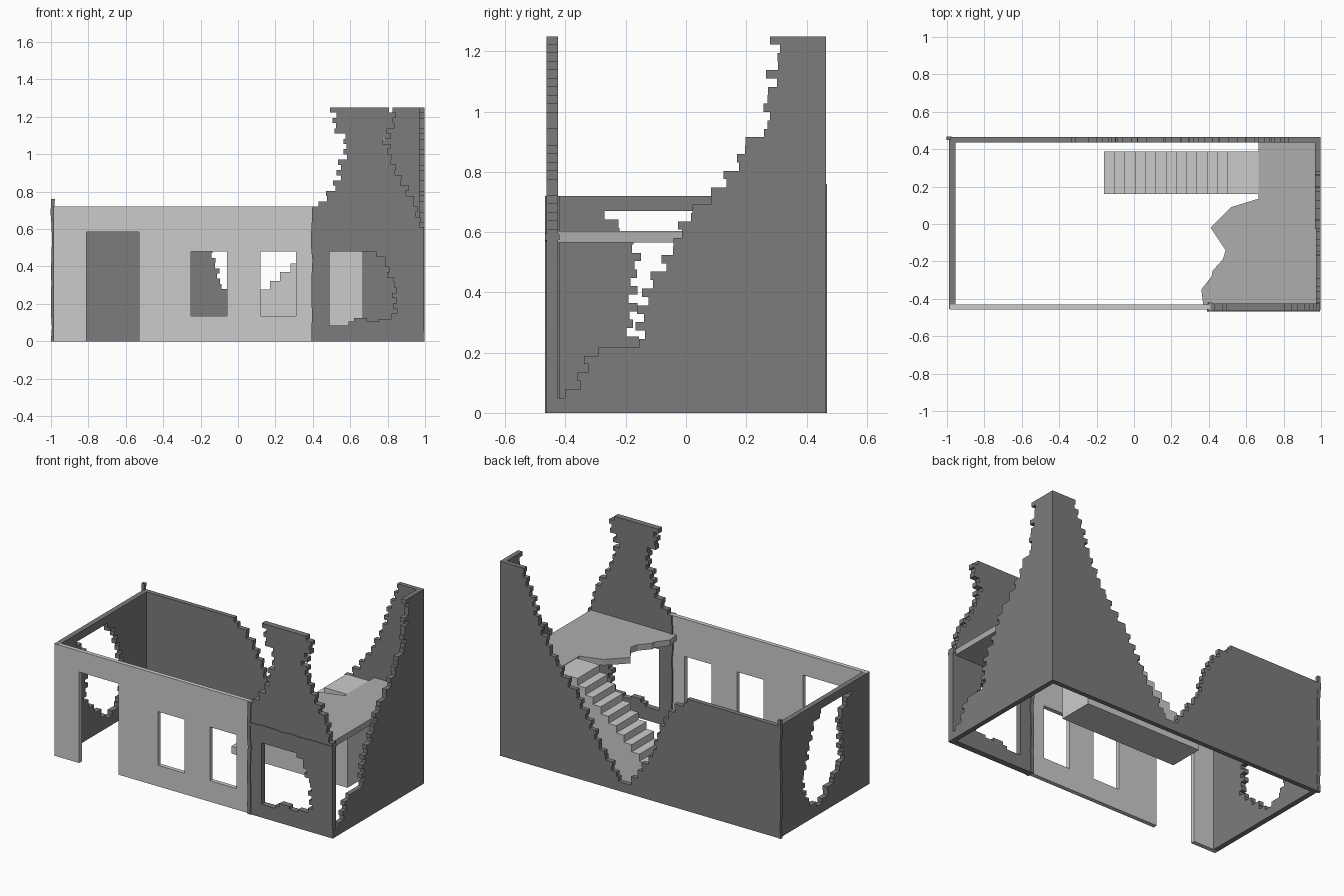
import bpy, bmesh, math, random
from mathutils import Vector

if "Cube" in bpy.data.objects:
    bpy.data.objects.remove(bpy.data.objects["Cube"])

random.seed(4)


def grey(name, v):
    m = bpy.data.materials.new(name)
    m.diffuse_color = (v, v, v, 1)
    m.use_nodes = True
    m.node_tree.nodes["Principled BSDF"].inputs["Base Color"].default_value = m.diffuse_color
    return m


DARK, MID = grey("dark_masonry", 0.2), grey("floor_grey", 0.42)


def panel(name, loops, axis, a, b, mat=None):
    """Extrude a 2D outline (first loop) with holes between a and b along an axis."""
    cu = bpy.data.curves.new(name + "_outline", 'CURVE')
    cu.dimensions = '2D'
    cu.fill_mode = 'BOTH'
    cu.extrude = 0.5
    for pts in loops:
        sp = cu.splines.new('POLY')
        sp.points.add(len(pts) - 1)
        for p, (u, v) in zip(sp.points, pts):
            p.co = (u, v, 0, 1)
        sp.use_cyclic_u = True
    tmp = bpy.data.objects.new(name + "_tmp", cu)
    bpy.context.collection.objects.link(tmp)
    bpy.context.view_layer.update()
    deps = bpy.context.evaluated_depsgraph_get()
    me = bpy.data.meshes.new_from_object(tmp.evaluated_get(deps))
    bpy.data.objects.remove(tmp)
    me.name = name
    for vert in me.vertices:
        u, v, w = vert.co
        d = a + (w + 0.5) * (b - a)
        vert.co = {'x': Vector((d, u, v)), 'y': Vector((u, d, v)), 'z': Vector((u, v, d))}[axis]
    bm = bmesh.new()
    bm.from_mesh(me)
    bmesh.ops.remove_doubles(bm, verts=bm.verts, dist=1e-5)
    bmesh.ops.recalc_face_normals(bm, faces=bm.faces)
    for f in bm.faces:
        f.smooth = False
        f.material_index = 0
    bm.to_mesh(me)
    bm.free()
    me.materials.clear()
    if mat:
        me.materials.append(mat)
    ob = bpy.data.objects.new(name, me)
    bpy.context.collection.objects.link(ob)
    return ob


def ragged(chain, course=0.028, jitter=0.019):
    """Broken brick edge: chain of (u, v), v strictly rising or falling."""
    v0, v1 = chain[0][1], chain[-1][1]
    n = max(1, round(abs(v1 - v0) / course))
    out = []
    for i in range(n):
        lo, hi = v0 + (v1 - v0) * i / n, v0 + (v1 - v0) * (i + 1) / n
        m = (lo + hi) / 2
        for (ua, va), (ub, vb) in zip(chain, chain[1:]):
            if min(va, vb) <= m <= max(va, vb):
                u = ua + (ub - ua) * (m - va) / (vb - va)
                break
        u += jitter * (1 if i % 2 else -1) * random.uniform(0.2, 1)
        out += [(u, lo), (u, hi)]
    return out


def rect(u0, u1, v0, v1):
    return [(u0, v0), (u1, v0), (u1, v1), (u0, v1)]


def wavy(length, c, w, start=0.0, vertical=True):
    """Slightly uneven strip outline for the trims."""
    n = 10
    a, b = [], []
    for i in range(n + 1):
        t = start + length * i / n
        o = c + random.uniform(-0.004, 0.004)
        a.append((o - w / 2, t))
        b.append((o + w / 2, t))
    pts = a + b[::-1]
    return pts if vertical else [(v, u) for u, v in pts]


# front wall, intact part with doorway and two windows
panel("front_wall_intact",
      [[(-.985, 0), (-.81, 0), (-.81, .585), (-.53, .585), (-.53, 0), (.41, 0), (.41, .72), (-.985, .72)],
       rect(-.25, -.06, .135, .48), rect(.12, .31, .135, .48)], 'y', -.457, -.43)

# front wall, ruined gable with broken window
gable_r = ragged([(.98, .61), (.95, .73), (.91, .8), (.87, .87), (.83, .94), (.81, 1.0),
                  (.79, 1.07), (.81, 1.12), (.84, 1.17), (.82, 1.25)])
gable_l = ragged([(.51, 1.25), (.51, 1.2), (.51, 1.14), (.57, 1.09), (.57, 1.0), (.54, .93),
                  (.53, .86), (.48, .78), (.445, .74), (.43, .72)])
broken = ragged([(.74, .48), (.79, .42), (.81, .36), (.84, .3), (.83, .25), (.84, .2), (.84, .12)])
panel("front_wall_ruined",
      [[(.41, 0), (.995, 0), (.995, .61)] + gable_r + gable_l + [(.41, .72)],
       [(.49, .085), (.49, .48)] + broken +
       [(.75, .12), (.75, .105), (.69, .105), (.69, .125), (.62, .125), (.62, .105), (.59, .105), (.59, .085)]],
      'y', -.463, -.425, DARK)

# back wall with deep V break
back_r = ragged([(.84, 1.25), (.79, 1.13), (.72, .93), (.64, .76), (.53, .62), (.43, .51),
                 (.36, .38), (.29, .255), (.14, .06)])
back_l = ragged([(.08, .06), (-.05, .24), (-.1, .32), (-.13, .46), (-.18, .56), (-.27, .66), (-.36, .72)])
panel("back_wall", [[(-.985, 0), (.995, 0), (.995, 1.25)] + back_r + back_l + [(-.985, .72)]],
      'y', .435, .465, DARK)

# right wall, broken towards the front
right_edge = ragged([(.28, 1.25), (.32, 1.19), (.28, 1.12), (.29, 1.08), (.26, 1.03), (.28, .95),
                     (.2, .89), (.16, .82), (.1, .74), (.05, .69), (0, .65), (-.03, .58), (-.07, .5),
                     (-.13, .41), (-.16, .3), (-.14, .225), (-.29, .215), (-.34, .15), (-.39, .05)])
panel("right_wall", [[(-.46, 0), (.465, 0), (.465, 1.25)] + right_edge + [(-.46, .05)]],
      'x', .967, .998, DARK)

# left wall with a ragged hole
hole_a = ragged([(-.27, .67), (-.22, .62), (-.16, .55), (-.17, .45), (-.18, .33), (-.18, .26),
                 (-.11, .19), (-.03, .12), (.03, .06)])
hole_b = ragged([(.08, .06), (.17, .12), (.21, .2), (.22, .3), (.18, .4), (.15, .5), (.1, .6), (.02, .67)])
panel("left_wall", [rect(-.455, .46, 0, .72), hole_a + hole_b], 'x', -.988, -.955, DARK)

# broken upper floor
panel("upper_floor",
      [[(.975, -.43), (.975, .44), (.665, .44), (.665, .135), (.52, .09), (.47, .04), (.41, -.02),
        (.49, -.14), (.475, -.19), (.42, -.25), (.415, -.28), (.36, -.35), (.37, -.43)]],
      'z', .565, .603, MID)

# solid staircase with a long top step
steps, x0, x1, top = 12, -.16, .50, .6
run, rise = (x1 - x0) / steps, top / (steps + 1)
profile = [(x0, 0)]
for i in range(steps + 1):
    x = x0 + i * run
    profile += [(x, i * rise + rise), (x + run if i < steps else .667, i * rise + rise)]
panel("staircase", [profile + [(.667, 0)]], 'y', .16, .387)

# uneven trims on the ruined part and the back corner
panel("vertical_trim", [wavy(.72, .405, .022)], 'y', -.468, -.42, DARK)
panel("horizontal_trim", [wavy(.585, .582, .02, .41, False)], 'y', -.468, -.42, DARK)
panel("corner_post", [wavy(.76, -.988, .02)], 'y', .448, .468, DARK)
